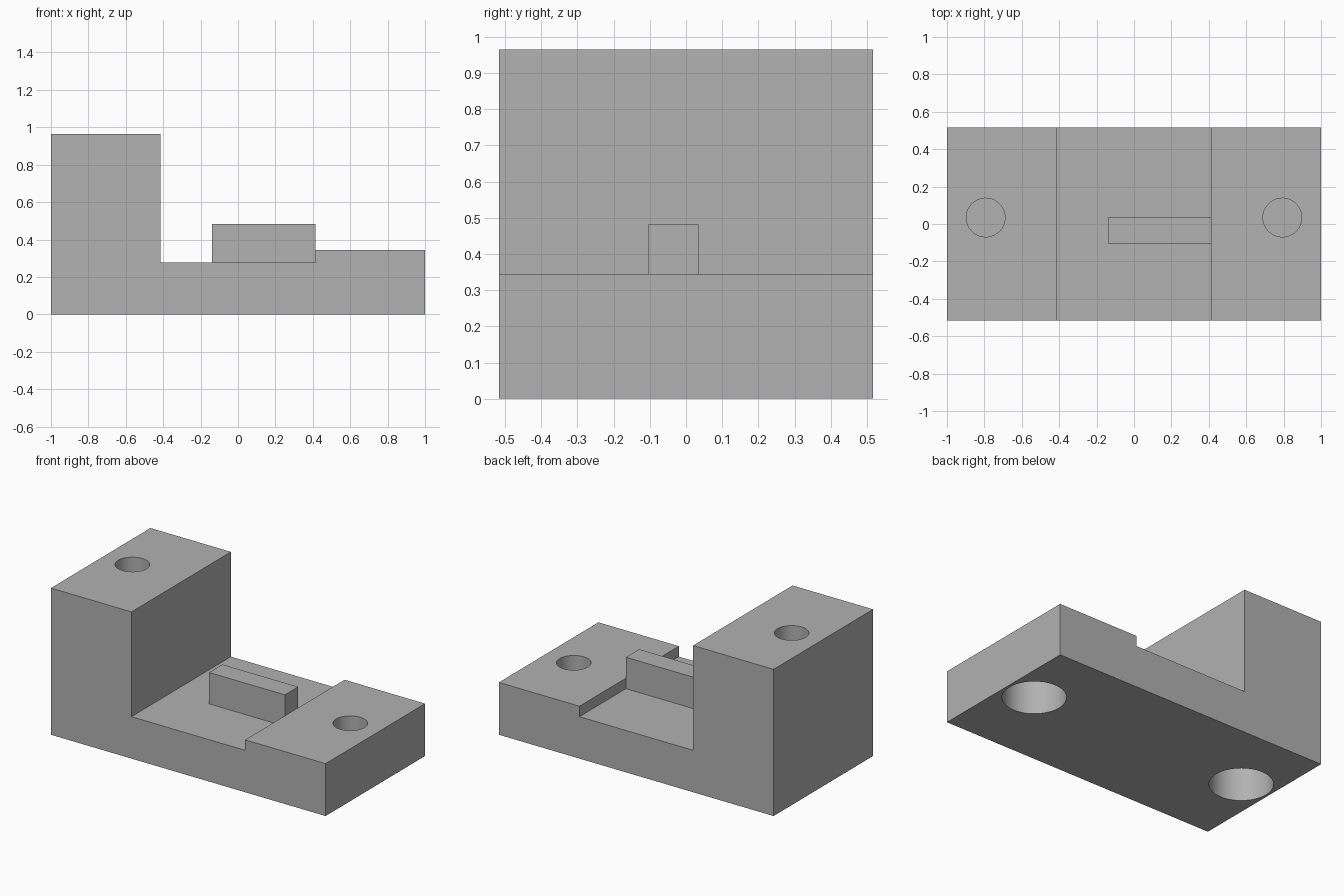
import bpy
import bmesh
from mathutils import Matrix, Vector

cube = bpy.data.objects.get("Cube")
if cube:
    bpy.data.objects.remove(cube, do_unlink=True)

U = 2 / 29          # one design unit
HALF_DEPTH = 7.5    # half of the bracket's depth
TALL, LOW, FLOOR = 14, 5, 4

grey = bpy.data.materials.new("plain grey")
grey.use_nodes = True
colour = (0.445, 0.445, 0.445, 1)
grey.diffuse_color = colour
grey.node_tree.nodes["Principled BSDF"].inputs["Base Color"].default_value = colour


def make_object(name, bm):
    """Scale a bmesh to final size and link it as a grey object."""
    bmesh.ops.scale(bm, vec=(U, U, U), verts=bm.verts)
    bmesh.ops.recalc_face_normals(bm, faces=bm.faces)
    mesh = bpy.data.meshes.new(name)
    bm.to_mesh(mesh)
    bm.free()
    mesh.materials.append(grey)
    obj = bpy.data.objects.new(name, mesh)
    bpy.context.collection.objects.link(obj)
    return obj


def extruded_profile(name, points, y0, y1):
    """Extrude an outline in the XZ plane from y0 to y1."""
    bm = bmesh.new()
    face = bm.faces.new([bm.verts.new((x, y0, z)) for x, z in points])
    new = bmesh.ops.extrude_face_region(bm, geom=[face])["geom"]
    verts = [v for v in new if isinstance(v, bmesh.types.BMVert)]
    bmesh.ops.translate(bm, verts=verts, vec=(0, y1 - y0, 0))
    return make_object(name, bm)


def cylinder(name, x, y, z0, z1, radius):
    bm = bmesh.new()
    bmesh.ops.create_cone(
        bm, cap_ends=True, segments=64, radius1=radius, radius2=radius,
        depth=z1 - z0, matrix=Matrix.Translation(Vector((x, y, (z0 + z1) / 2))))
    return make_object(name, bm)


# Stepped body: tall block, recessed floor, low block
body = extruded_profile("bracket_body", [
    (-14.5, 0), (14.5, 0), (14.5, LOW), (6, LOW),
    (6, FLOOR), (-6, FLOOR), (-6, TALL), (-14.5, TALL)],
    -HALF_DEPTH, HALF_DEPTH)

# Rib standing on the floor against the low block
extruded_profile("locating_rib", [
    (-2, FLOOR), (6, FLOOR), (6, 7), (-2, 7)], -1.5, 0.5)

# Screw holes: wide pocket below, thin web, narrow bore above
cutters = []
for side, x, top in (("right", -11.5, TALL), ("left", 11.5, LOW)):
    cutters.append(cylinder(side + "_head_pocket", x, 0.5, -1, 3.35, 2.75))
    cutters.append(cylinder(side + "_screw_bore", x, 0.5, 3.55, top + 1, 1.5))

bpy.ops.object.select_all(action="DESELECT")
body.select_set(True)
bpy.context.view_layer.objects.active = body
for cutter in cutters:
    cutter.hide_render = True
    mod = body.modifiers.new(cutter.name, "BOOLEAN")
    mod.operation = "DIFFERENCE"
    mod.solver = "EXACT"
    mod.object = cutter
    bpy.ops.object.modifier_apply(modifier=mod.name)
    bpy.data.objects.remove(cutter, do_unlink=True)

bpy.ops.object.shade_smooth_by_angle()
